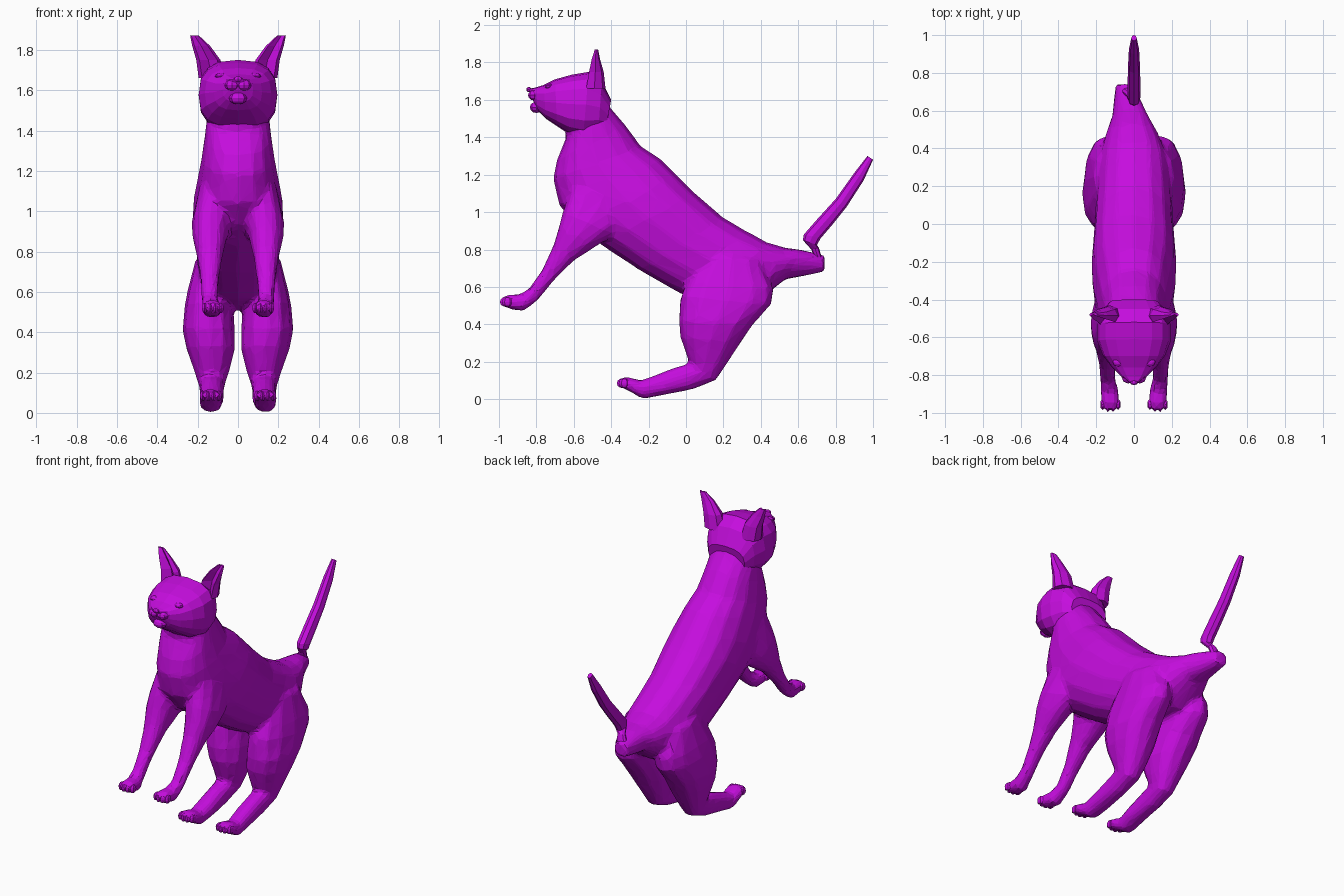
import bpy
import bmesh
import math
from mathutils import Vector, Matrix

default_cube = bpy.data.objects.get("Cube")
if default_cube:
    bpy.data.objects.remove(default_cube, do_unlink=True)

# The single coat colour
coat = bpy.data.materials.new("purple_coat")
coat.use_nodes = True
purple = (.56, .004, .73, 1)
coat.diffuse_color = purple
for node in coat.node_tree.nodes:
    if node.type == 'BSDF_PRINCIPLED':
        node.inputs["Base Color"].default_value = purple


def loft(bm, stations, side=1, sides=12, power=.88, hollow=False):
    """Skin oval rings; each station is (y, z) of one edge, (y, z) of the
    opposite edge, the centre x and the half width."""
    rings = []
    for ya, za, yb, zb, x, half_width in stations:
        edge_a, edge_b = Vector((0, ya, za)), Vector((0, yb, zb))
        centre = (edge_a + edge_b) / 2 + Vector((x * side, 0, 0))
        depth = (edge_a - edge_b) / 2
        ring = []
        for k in range(sides):
            angle = math.tau * k / sides
            c, s = math.cos(angle), math.sin(angle)
            u = math.copysign(abs(c) ** power, c)
            v = math.copysign(abs(s) ** power, s)
            if hollow and s > .9:
                v = -.2
            ring.append(bm.verts.new(centre + Vector((u * half_width, 0, 0)) + depth * v))
        rings.append(ring)
    faces = [bm.faces.new(rings[0]), bm.faces.new(rings[-1])]
    for low, high in zip(rings, rings[1:]):
        for k in range(sides):
            n = (k + 1) % sides
            faces.append(bm.faces.new((low[k], low[n], high[n], high[k])))
    bmesh.ops.recalc_face_normals(bm, faces=faces)


def blob(bm, location, radii, segments=8):
    """Add a small faceted ellipsoid."""
    matrix = Matrix.Translation(location) @ Matrix.Diagonal((*radii, 1))
    bmesh.ops.create_uvsphere(bm, u_segments=segments, v_segments=6, radius=1, matrix=matrix)


def finish(bm, name):
    """Turn the bmesh into a coloured object."""
    mesh = bpy.data.meshes.new(name)
    bm.to_mesh(mesh)
    bm.free()
    mesh.materials.append(coat)
    obj = bpy.data.objects.new(name, mesh)
    bpy.context.collection.objects.link(obj)
    return obj


torso = [
    (-.45, 1.62, -.65, 1.44, 0, .14),
    (-.39, 1.54, -.64, 1.4, 0, .155),
    (-.32, 1.46, -.69, 1.28, 0, .165),
    (-.24, 1.35, -.71, 1.18, 0, .18),
    (-.13, 1.28, -.68, 1.04, 0, .2),
    (-.04, 1.19, -.59, .93, 0, .22),
    (.05, 1.1, -.46, .83, 0, .225),
    (.2, .97, -.25, .69, 0, .21),
    (.32, .9, -.02, .56, 0, .2),
    (.43, .84, .15, .51, 0, .19),
    (.53, .81, .38, .52, -.01, .145),
    (.61, .8, .53, .64, -.02, .095),
    (.74, .77, .74, .68, -.05, .048),
]
front_leg = [
    (-.61, 1.16, -.25, 1, .11, .09),
    (-.66, 1, -.38, .88, .13, .1),
    (-.68, .92, -.49, .81, .14, .085),
    (-.71, .82, -.6, .74, .14, .064),
    (-.77, .69, -.71, .63, .14, .046),
    (-.84, .59, -.79, .53, .14, .04),
    (-.89, .56, -.87, .47, .13, .048),
    (-.95, .56, -.94, .48, .125, .05),
    (-.99, .54, -.98, .5, .125, .04),
]
hind_leg = [
    (.1, .78, .4, .74, .12, .09),
    (0, .62, .47, .59, .14, .11),
    (-.03, .55, .46, .51, .145, .12),
    (-.04, .42, .36, .4, .145, .13),
    (-.03, .33, .29, .3, .135, .12),
    (0, .24, .22, .19, .13, .09),
    (.02, .19, .16, .1, .13, .066),
    (-.06, .17, .03, .05, .13, .06),
    (-.16, .13, -.13, .02, .13, .06),
    (-.24, .1, -.23, 0, .135, .055),
    (-.31, .12, -.3, .04, .135, .06),
    (-.36, .11, -.36, .07, .135, .045),
]

# Torso and legs, blended into one faceted skin
bm = bmesh.new()
loft(bm, torso, sides=16)
for side in (1, -1):
    loft(bm, front_leg, side)
    loft(bm, hind_leg, side)
body = finish(bm, "body_and_legs")
remesh = body.modifiers.new("blend", 'REMESH')
remesh.mode = 'VOXEL'
remesh.voxel_size = .015
smooth = body.modifiers.new("soften", 'SMOOTH')
smooth.iterations = 4
facet = body.modifiers.new("facet", 'DECIMATE')
facet.ratio = .08

# Head, with pads either side of the muzzle and a chin
bm = bmesh.new()
loft(bm, [
    (-.84, 1.66, -.82, 1.6, 0, .03),
    (-.81, 1.665, -.79, 1.54, 0, .075),
    (-.76, 1.68, -.75, 1.5, 0, .12),
    (-.7, 1.71, -.69, 1.46, 0, .165),
    (-.61, 1.735, -.63, 1.42, 0, .195),
    (-.52, 1.75, -.55, 1.4, 0, .195),
    (-.45, 1.7, -.47, 1.42, 0, .17),
    (-.4, 1.6, -.43, 1.44, 0, .13),
], sides=16, power=.75)
finish(bm, "head")

bm = bmesh.new()
for side in (1, -1):
    blob(bm, (side * .03, -.81, 1.625), (.036, .035, .028))
blob(bm, (0, -.8, 1.56), (.045, .035, .03))
finish(bm, "muzzle")

bm = bmesh.new()
blob(bm, (0, -.84, 1.655), (.022, .014, .014), 6)
finish(bm, "nose")

# Tail, kinked at the root
bm = bmesh.new()
loft(bm, [
    (.69, .75, .735, .73, -.04, .04),
    (.67, .8, .71, .81, -.02, .025),
    (.625, .85, .7, .825, 0, .03),
    (.63, .88, .72, .86, 0, .035),
    (.7, .96, .78, .93, 0, .034),
    (.8, 1.07, .86, 1.03, 0, .032),
    (.9, 1.21, .95, 1.17, 0, .027),
    (.97, 1.3, 1, 1.28, 0, .014),
], sides=8)
finish(bm, "tail")

# Paired parts: ears, eyes and toes
for side, label in ((1, "left"), (-1, "right")):
    bm = bmesh.new()
    loft(bm, [
        (-.55, 1.66, -.43, 1.66, .13, .065),
        (-.53, 1.75, -.44, 1.75, .147, .06),
        (-.51, 1.82, -.46, 1.82, .183, .044),
        (-.49, 1.87, -.47, 1.87, .215, .022),
    ], side, sides=8, hollow=True)
    finish(bm, label + "_ear")

    bm = bmesh.new()
    blob(bm, (side * .085, -.73, 1.67), (.03, .025, .016))
    finish(bm, label + "_eye")

    for leg, x, y, z in (("front", .125, -.97, .52), ("hind", .135, -.345, .085)):
        bm = bmesh.new()
        for k in range(4):
            offset = k - 1.5
            blob(bm, (side * (x + offset * .027), y + abs(offset) * .01, z),
                 (.015, .03, .026), 6)
        finish(bm, label + "_" + leg + "_toes")
